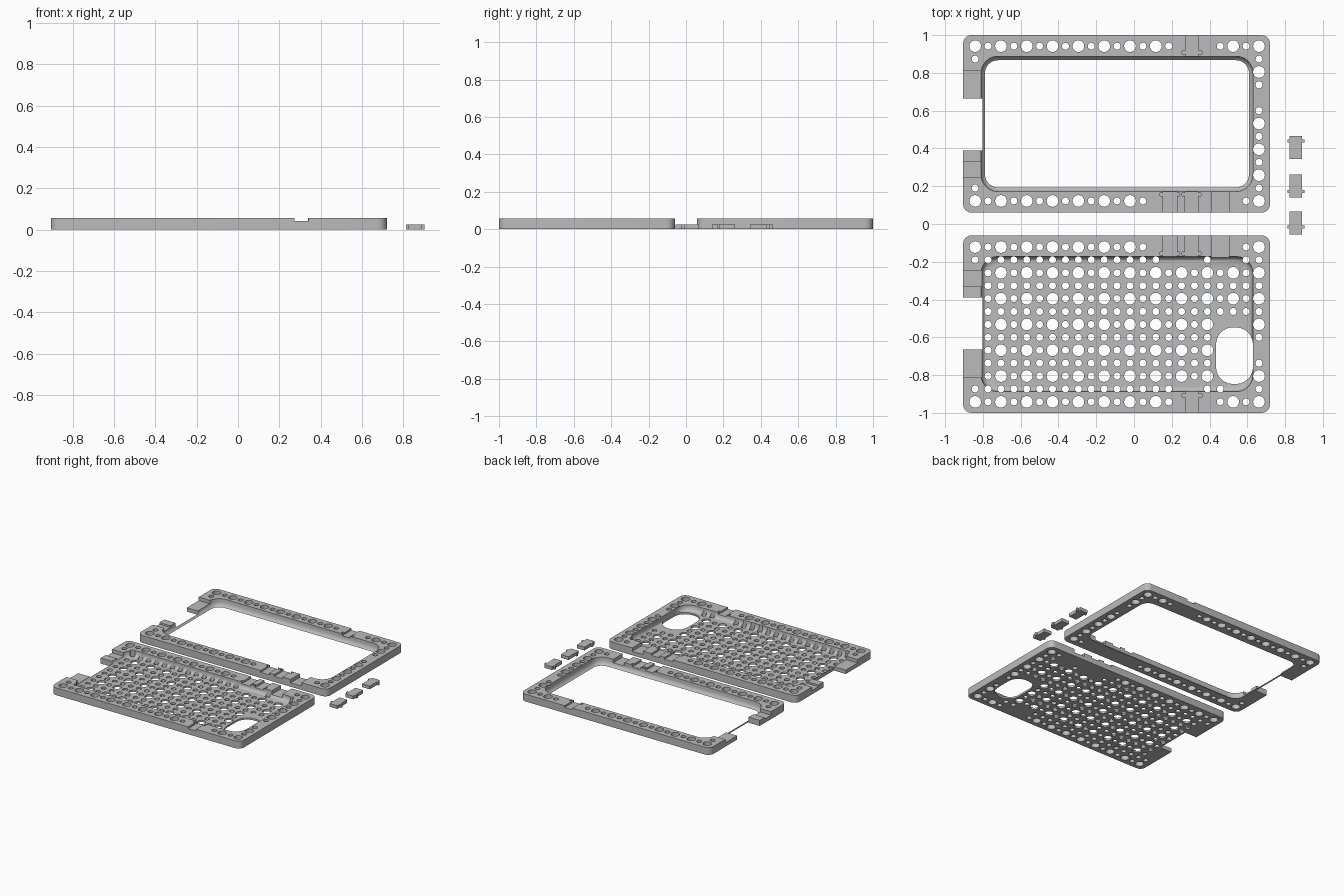
import bpy, bmesh, math

if "Cube" in bpy.data.objects:
    bpy.data.objects.remove(bpy.data.objects["Cube"])

TOP = 0.057      # plate height
CLEAR = 0.08     # cutters reach this far past the plate
STEP = 0.0683    # spacing of the hole grid
X0, V0 = -0.841, 0.122

grey = bpy.data.materials.new("light grey")
grey.use_nodes = True
grey.diffuse_color = (0.5, 0.5, 0.5, 1)
grey.node_tree.nodes["Principled BSDF"].inputs["Base Color"].default_value = (0.5, 0.5, 0.5, 1)


def rounded(x1, x2, y1, y2, r, seg=6):
    """Outline of a rectangle with rounded corners."""
    pts = []
    for k, (cx, cy) in enumerate([(x2 - r, y2 - r), (x1 + r, y2 - r),
                                  (x1 + r, y1 + r), (x2 - r, y1 + r)]):
        for i in range(seg + 1):
            a = math.pi / 2 * (k + i / seg)
            pts.append((cx + r * math.cos(a), cy + r * math.sin(a)))
    return pts


def rect(x1, x2, y1, y2):
    return [(x1, y1), (x2, y1), (x2, y2), (x1, y2)]


def circle(x, y, r, n=20):
    return [(x + r * math.cos(2 * math.pi * i / n), y + r * math.sin(2 * math.pi * i / n))
            for i in range(n)]


def tee(cx, near, far, flange, half, wide):
    """Outline of a bar with a flange across it."""
    f1, f2 = flange
    right = [(half, near), (half, f1), (wide, f1), (wide, f2), (half, f2), (half, far)]
    return [(cx + x, y) for x, y in right] + [(cx - x, y) for x, y in reversed(right)]


def loft(bm, levels):
    """Join stacked (height, outline) levels into one closed solid."""
    rings = [[bm.verts.new((x, y, z)) for x, y in pts] for z, pts in levels]
    n = len(rings[0])
    for a, b in zip(rings, rings[1:]):
        for i in range(n):
            bm.faces.new((a[i], a[(i + 1) % n], b[(i + 1) % n], b[i]))
    bm.faces.new(rings[0][::-1])
    bm.faces.new(rings[-1])


def solid(name, parts, side=1):
    """One object from several lofts; side = -1 mirrors it to the front."""
    bm = bmesh.new()
    for levels in parts:
        loft(bm, levels)
    for v in bm.verts:
        v.co.y *= side
    bmesh.ops.recalc_face_normals(bm, faces=bm.faces)
    me = bpy.data.meshes.new(name)
    bm.to_mesh(me)
    bm.free()
    me.materials.append(grey)
    ob = bpy.data.objects.new(name, me)
    bpy.context.collection.objects.link(ob)
    return ob


def prism(z1, z2, pts):
    return [(z1, pts), (z2, pts)]


def cut(ob, parts, side):
    cutter = solid("cutter", parts, side)
    cutter.hide_render = True
    mod = ob.modifiers.new("cut", 'BOOLEAN')
    mod.operation, mod.solver, mod.object = 'DIFFERENCE', 'EXACT', cutter
    bpy.context.view_layer.objects.active = ob
    bpy.ops.object.modifier_apply(modifier=mod.name)
    bpy.data.objects.remove(cutter)


def smooth(ob):
    bpy.ops.object.select_all(action='DESELECT')
    ob.select_set(True)
    bpy.context.view_layer.objects.active = ob
    bpy.ops.object.shade_smooth_by_angle(angle=math.radians(35))


def in_border(i, k):
    """Grid places that lie on the rim of either plate."""
    if k == 0:
        return not 14 <= i <= 20
    if k == 12:
        return not 16 <= i <= 18
    if i == 22:
        return k != 8
    return i == 0 and k in (1, 11)


def in_floor(i, k):
    """Grid places that lie on the floor of the back plate."""
    if not (1 <= i <= 21 and 1 <= k <= 11):
        return False
    if k == 1:
        return i <= 14 or i in (18, 21)
    if k == 11:
        return i <= 15 or i in (18, 19)
    return not (i >= 19 and 6 <= k <= 10)


def hole(i, k):
    r = 0.031 if i % 2 == 0 and k % 2 == 0 else 0.0185
    return prism(-CLEAR, CLEAR, circle(X0 + STEP * i, V0 + STEP * k, r))


def cavity(base):
    """Tapered pocket with a rounded foot, starting at the given height."""
    levels = []
    for z, inset in [(base, 0.021), (base + 0.006, 0.012), (base + 0.015, 0.005),
                     (base + 0.028, 0), (CLEAR, 0)]:
        levels.append((z, rounded(-0.81 + inset, 0.63 - inset, 0.172 + inset, 0.888 - inset,
                                  0.09 - inset)))
    if base <= 0:
        levels.insert(0, (-CLEAR, levels[0][1]))
    return levels


def plate(name, side, base, floor):
    ob = solid(name, [prism(0, TOP, rounded(-0.905, 0.72, 0.06, 1.0, 0.045))], side)
    cut(ob, [cavity(base)], side)
    # open side gap and the lowered blocks beside it
    cut(ob, [prism(-CLEAR, CLEAR, rect(-1, -0.803, 0.39, 0.665))], side)
    cut(ob, [prism(0.03, CLEAR, rect(-1, -0.8, 0.25, 0.33)),
             prism(0.03, CLEAR, rect(-1, -0.8, 0.66, 0.81))], side)
    cut(ob, [prism(0.043, CLEAR, rect(-1, -0.8, 0.325, 0.4))], side)
    # button slots and the switch recess
    cut(ob, [prism(0.043, CLEAR, tee(0.19, 0, 0.2, (0.148, 0.164), 0.037, 0.052)),
             prism(0.043, CLEAR, tee(0.304, 0, 0.2, (0.148, 0.164), 0.035, 0.051)),
             prism(0.043, CLEAR, tee(0.307, 0.86, 1.1, (0.9, 0.915), 0.034, 0.053)),
             prism(0.03, CLEAR, rect(0.41, 0.503, 0, 0.19))], side)
    # grid of round holes
    cut(ob, [hole(i, k) for i in range(23) for k in range(13)
             if in_border(i, k) or (floor and in_floor(i, k))], side)
    if floor:
        # lens window
        cut(ob, [prism(-CLEAR, CLEAR, rounded(0.434, 0.63, 0.547, 0.847, 0.09))], side)
    smooth(ob)


plate("front_frame", 1, 0, False)
plate("back_plate", -1, 0.014, True)

# loose buttons beside the plates
for n, (low, flange) in enumerate([(-0.055, 0.03), (0.14, 0.025), (0.343, 0.088)]):
    pts = tee(0.857, low, low + 0.122, (low + flange, low + flange + 0.016), 0.033, 0.045)
    solid("button_%d" % (n + 1), [prism(0, 0.025, pts)])
